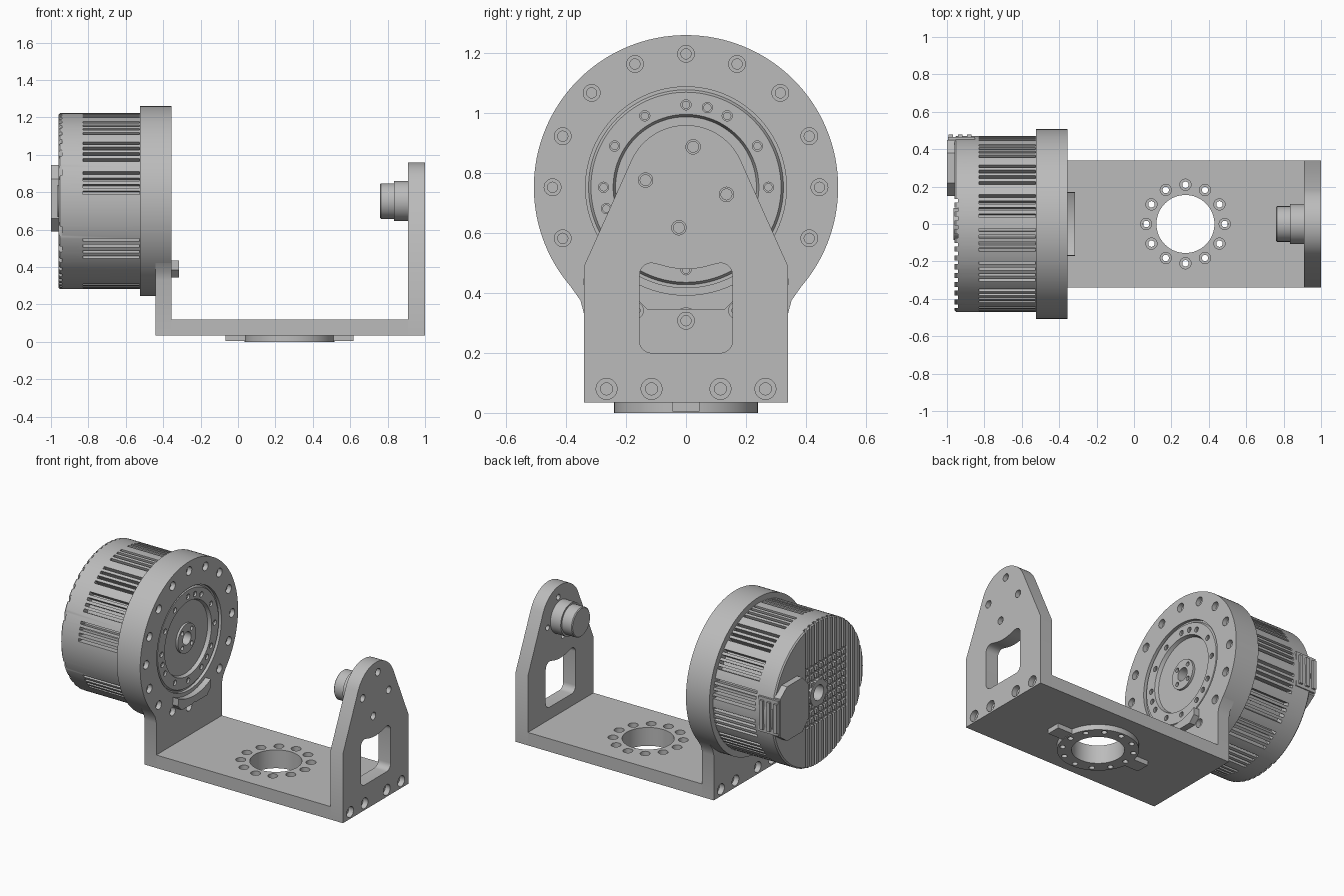
import bpy, bmesh
from math import sin, cos, pi, radians, sqrt
from mathutils import Matrix, Vector

if "Cube" in bpy.data.objects:
    bpy.data.objects.remove(bpy.data.objects["Cube"])

AXLE = 0.7525      # height of the rotation axis
BASE_X = 0.275     # centre of the mounting hole

grey = bpy.data.materials.new("machined grey")
grey.use_nodes = True
grey.diffuse_color = (0.5, 0.5, 0.5, 1)
grey.node_tree.nodes["Principled BSDF"].inputs["Base Color"].default_value = (0.5, 0.5, 0.5, 1)


def finish(name, bm):
    bmesh.ops.recalc_face_normals(bm, faces=bm.faces)
    mesh = bpy.data.meshes.new(name)
    bm.to_mesh(mesh)
    bm.free()
    mesh.materials.append(grey)
    obj = bpy.data.objects.new(name, mesh)
    bpy.context.collection.objects.link(obj)
    return obj


def add_prism(bm, pts, a, b):
    """Extrude a y-z outline along x from a to b."""
    low = [bm.verts.new((a, y, z)) for y, z in pts]
    high = [bm.verts.new((b, y, z)) for y, z in pts]
    bm.faces.new(low)
    bm.faces.new(high)
    for i in range(len(pts)):
        j = (i + 1) % len(pts)
        bm.faces.new((low[i], low[j], high[j], high[i]))


def add_box(bm, x, y, z, turn=None):
    mat = Matrix.Translation([sum(s) / 2 for s in (x, y, z)])
    mat = mat @ Matrix.Diagonal((x[1] - x[0], y[1] - y[0], z[1] - z[0], 1))
    bmesh.ops.create_cube(bm, size=1, matrix=turn @ mat if turn else mat)


def add_lathe(bm, profile, place, n=32):
    """Revolve a closed (along, radius) profile; radius 0 makes a pole."""
    rings = []
    for h, r in profile:
        if r == 0:
            rings.append([bm.verts.new(place @ Vector((h, 0, 0)))] * n)
        else:
            rings.append([bm.verts.new(place @ Vector((h, r * cos(2 * pi * k / n), r * sin(2 * pi * k / n))))
                          for k in range(n)])
    for i, low in enumerate(rings):
        high = rings[(i + 1) % len(rings)]
        for k in range(n):
            quad = list(dict.fromkeys((low[k], low[(k + 1) % n], high[(k + 1) % n], high[k])))
            if len(quad) > 2:
                bm.faces.new(quad)


def at_axle(y=0, z=AXLE):
    return Matrix.Translation((0, y, z))


def upright(x, y):
    return Matrix.Translation((x, y, 0)) @ Matrix.Rotation(-pi / 2, 4, 'Y')


def stepped_hole(bm, place, top, mid, end, wide, narrow, n=24):
    add_lathe(bm, [(top, 0), (top, wide), (mid, wide), (mid, narrow), (end, narrow), (end, 0)], place, n)


def combine(obj, bm, operation='DIFFERENCE'):
    tool = finish("cutter", bm)
    tool.hide_render = True
    mod = obj.modifiers.new("combine", 'BOOLEAN')
    mod.operation, mod.solver, mod.object = operation, 'EXACT', tool
    bpy.context.view_layer.objects.active = obj
    bpy.ops.object.modifier_apply(modifier=mod.name)
    bpy.data.objects.remove(tool)


def arc(cy, cz, r, start, end, n):
    return [(cy + r * cos(radians(start + (end - start) * i / n)),
             cz + r * sin(radians(start + (end - start) * i / n))) for i in range(n + 1)]


def circle_points(r, angles):
    return [(r * cos(radians(a)), AXLE + r * sin(radians(a))) for a in angles]


# Base plate with the mounting hole and its bolt circle
bm = bmesh.new()
add_box(bm, (-0.355, 0.91), (-0.34, 0.34), (0.035, 0.12))
base = finish("base_plate", bm)
bolts = [(BASE_X + 0.21 * cos(k * pi / 6), 0.21 * sin(k * pi / 6)) for k in range(12)]
bm = bmesh.new()
add_lathe(bm, [(-0.1, 0), (-0.1, 0.155), (0.2, 0.155), (0.2, 0)], upright(BASE_X, 0), 64)
for x, y in bolts:
    stepped_hole(bm, upright(x, y), 0.2, 0.07, -0.1, 0.03, 0.017)
combine(base, bm)

# Locating ring under the base, with two keys
bm = bmesh.new()
add_lathe(bm, [(0, 0.155), (0, 0.24), (0.036, 0.24), (0.036, 0.155)], upright(BASE_X, 0), 64)
ring = finish("locating_ring", bm)
bm = bmesh.new()
for x, y in bolts:
    add_lathe(bm, [(-0.1, 0), (-0.1, 0.017), (0.1, 0.017), (0.1, 0)], upright(x, y), 24)
combine(ring, bm)
bm = bmesh.new()
for side in (-1, 1):
    ends = sorted((BASE_X + side * 0.225, BASE_X + side * 0.3425))
    add_box(bm, ends, (-0.045, 0.045), (0.004, 0.036))
keys = finish("locating_keys", bm)

# Support arm: tapered outline with a rounded top
outline = [(-0.34, 0.035), (0.34, 0.035), (0.34, 0.49)] + arc(0, 0.76, 0.2, 25, 155, 24) + [(-0.34, 0.49)]
bm = bmesh.new()
add_prism(bm, outline, 0.91, 1.0)
arm = finish("support_arm", bm)
window = (arc(-0.115, 0.24, 0.04, 180, 270, 6) + arc(0.115, 0.24, 0.04, 270, 360, 6)
          + arc(0.115, 0.46, 0.04, 0, 90, 6) + arc(0, 0.76, 0.28, -72, -108, 10)
          + arc(-0.115, 0.46, 0.04, 90, 180, 6))
foot_bolts = [(y, 0.08) for y in (-0.265, -0.115, 0.115, 0.265)]
bm = bmesh.new()
add_prism(bm, window, 0.8, 1.1)
for y, z in foot_bolts:
    stepped_hole(bm, at_axle(y, z), 1.1, 0.965, 0.93, 0.035, 0.02)
for y, z in circle_points(0.137, (80, 170, 260, 350)):
    stepped_hole(bm, at_axle(y, z), 1.1, 0.97, 0.85, 0.024, 0.018)
combine(arm, bm)

# Stepped pivot on the inner side of the arm
bm = bmesh.new()
add_lathe(bm, [(0.76, 0), (0.76, 0.09), (0.765, 0.095), (0.835, 0.095), (0.835, 0.107), (0.915, 0.107), (0.915, 0)],
          at_axle(), 64)
pivot = finish("pivot_pin", bm)

# Drive flange with recessed output disc, joined to its foot
bm = bmesh.new()
add_lathe(bm, [(-0.525, 0), (-0.525, 0.5075), (-0.355, 0.5075), (-0.355, 0.335), (-0.375, 0.335), (-0.375, 0.325),
               (-0.362, 0.317), (-0.362, 0.243), (-0.385, 0.235), (-0.385, 0.095), (-0.37, 0.095), (-0.37, 0.042),
               (-0.47, 0.042), (-0.47, 0)], at_axle(), 128)
flange = finish("drive_flange", bm)
half = [(0.34, 0.035), (0.34, 0.33), (0.352, 0.375), (0.385, 0.422)]
foot = half + arc(0, AXLE, 0.42, -42, -138, 24) + [(-y, z) for y, z in reversed(half)]
bm = bmesh.new()
add_prism(bm, foot, -0.44, -0.355)
combine(flange, bm, 'UNION')
bm = bmesh.new()
for y, z in circle_points(0.445, [22.5 * k for k in range(16)]):
    stepped_hole(bm, at_axle(y, z), -0.3, -0.385, -0.42, 0.028, 0.017)
for y, z in circle_points(0.275, [30 * k for k in range(12)] + [75, 195, 315]):
    stepped_hole(bm, at_axle(y, z), -0.3, -0.375, -0.4, 0.017, 0.012, 20)
for y, z in circle_points(0.068, (45, 135, 225, 315)):
    stepped_hole(bm, at_axle(y, z), -0.3, -0.39, -0.41, 0.014, 0.01, 16)
for y, z in foot_bolts:
    stepped_hole(bm, at_axle(y, z), -0.5, -0.405, -0.37, 0.035, 0.02)
combine(flange, bm)

# Stop block below the output disc
bm = bmesh.new()
add_prism(bm, [(-0.13, 0.345), (0.13, 0.345), (0.17, 0.385)] + arc(0, AXLE, 0.36, -62, -118, 16) + [(-0.17, 0.385)],
          -0.36, -0.315)
stop = finish("stop_block", bm)
bm = bmesh.new()
stepped_hole(bm, at_axle(0, 0.305), -0.2, -0.34, -0.37, 0.045, 0.03)
combine(stop, bm)

# Motor housing with cooling slots in groups around the side
bm = bmesh.new()
add_lathe(bm, [(-0.96, 0.05), (-0.96, 0.462), (-0.952, 0.47), (-0.52, 0.47), (-0.52, 0.05)], at_axle(), 128)
motor = finish("motor_housing", bm)
bm = bmesh.new()
for group in range(16):
    middle = 12 + 22.5 * group          # measured from the front, upward
    if group in (14, 13, 15):
        if group != 14:
            continue
    for k in range(4):
        turn = at_axle() @ Matrix.Rotation(-radians(middle + (k - 1.5) * 4.4), 4, 'X')
        add_box(bm, (-0.83, -0.526), (-0.6, -0.42), (-0.009, 0.009), turn)
combine(motor, bm)

# End cap: upright grooves, then short cross grooves beside the axis
bm = bmesh.new()
for k in range(13):
    y = -0.44 + 0.047 * k
    add_box(bm, (-1.1, -0.942), (y - 0.01, y + 0.01), (0.1, 1.4))
combine(motor, bm)
bm = bmesh.new()
for k in range(-4, 5):
    z = AXLE + 0.047 * k
    add_box(bm, (-1.1, -0.944), (-0.3, 0.13), (z - 0.009, z + 0.009))
combine(motor, bm)

# Ring around the rear bore
bm = bmesh.new()
add_lathe(bm, [(-0.964, 0.05), (-0.964, 0.085), (-0.9, 0.085), (-0.9, 0.05)], at_axle(), 64)
hub = finish("rear_bore_ring", bm)

# Connector cover on the end cap and its plug housing on the rear side
bm = bmesh.new()
cover = [(0.15, 0.66), (0.22, 0.59), (0.38, 0.59), (0.45, 0.64), (0.45, 0.89), (0.38, 0.945), (0.22, 0.945), (0.15, 0.87)]
add_prism(bm, cover, -1.0, -0.95)
connector = finish("connector_cover", bm)
bm = bmesh.new()
add_box(bm, (-0.995, -0.85), (0.4, 0.465), (0.65, 0.88))
for x in (-0.98, -0.93, -0.88):
    add_box(bm, (x - 0.012, x + 0.012), (0.44, 0.478), (0.67, 0.86))
plug = finish("connector_plug", bm)

# Smooth the round walls, keep machined edges sharp
bpy.ops.object.select_all(action='DESELECT')
for obj in (base, ring, arm, pivot, flange, stop, motor, hub):
    obj.select_set(True)
    bpy.context.view_layer.objects.active = obj
bpy.ops.object.shade_smooth_by_angle(angle=radians(30))
